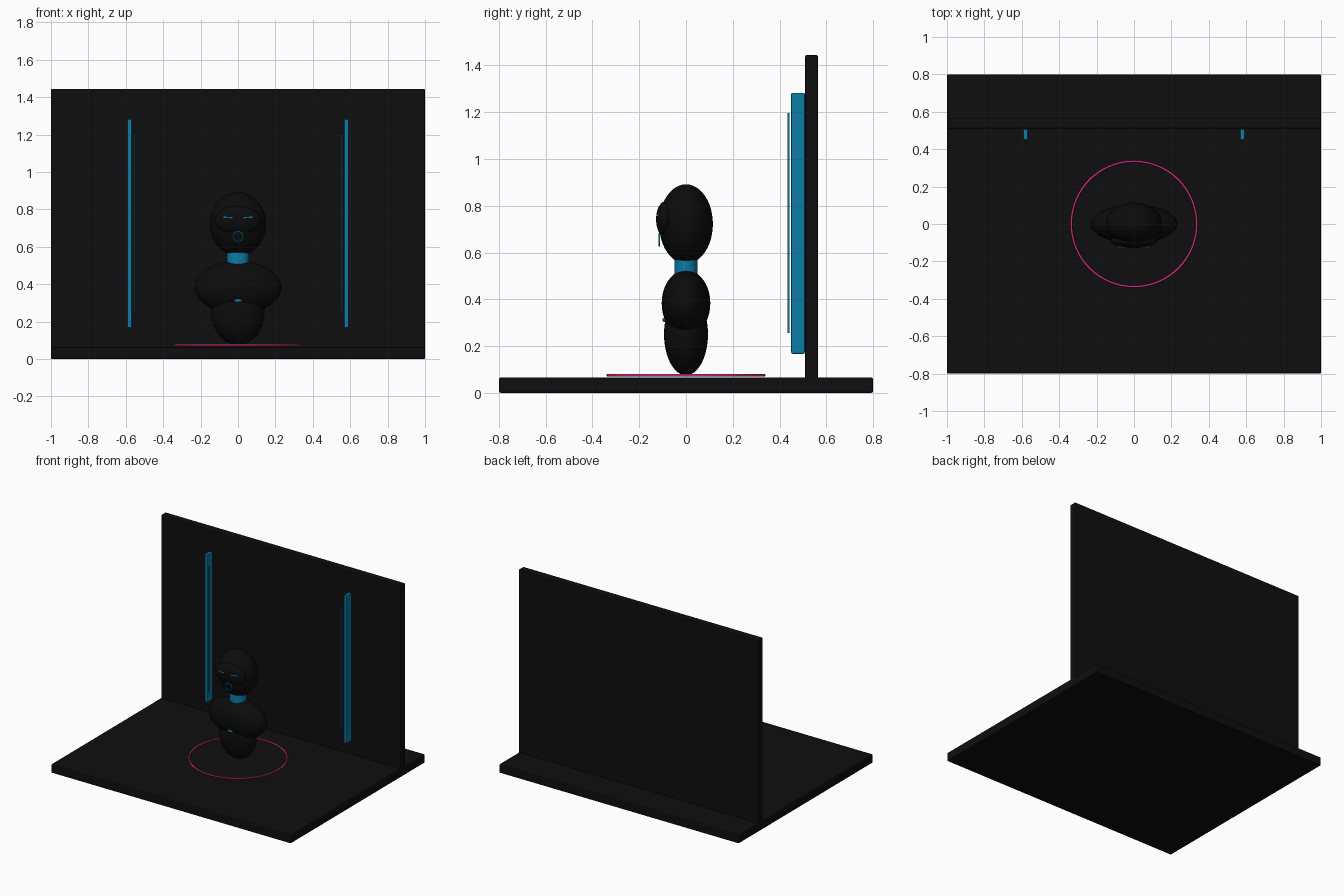
import bpy, math

if "Cube" in bpy.data.objects:
    bpy.data.objects.remove(bpy.data.objects["Cube"])


def material(name, rgb):
    m = bpy.data.materials.new(name)
    m.diffuse_color = (*rgb, 1)
    m.use_nodes = True
    m.node_tree.nodes["Principled BSDF"].inputs["Base Color"].default_value = m.diffuse_color
    return m


BLACK = material("stage black", (0.0045, 0.0045, 0.0045))
BODY = material("figure black", (0.0035, 0.0035, 0.004))
BLUE = material("cyan blue", (0.004, 0.20, 0.38))
PINK = material("hot pink", (0.65, 0.025, 0.22))


def finish(name, mat, smooth=True):
    ob = bpy.context.object
    ob.name = name
    ob.data.materials.append(mat)
    bpy.ops.object.transform_apply(location=False, rotation=True, scale=True)
    if smooth:
        bpy.ops.object.shade_smooth_by_angle(angle=math.radians(40))
    return ob


def box(name, lo, hi, mat, bevel=0.0, tilt=0.0):
    bpy.ops.mesh.primitive_cube_add(
        size=1, location=[(a + b) / 2 for a, b in zip(lo, hi)])
    bpy.context.object.scale = [b - a for a, b in zip(lo, hi)]
    ob = finish(name, mat, False)
    if bevel:
        mod = ob.modifiers.new("soft edges", 'BEVEL')
        mod.width, mod.segments = bevel, 2
    ob.rotation_euler.y = tilt
    return ob


def ellipsoid(name, loc, radii, mat):
    bpy.ops.mesh.primitive_uv_sphere_add(
        segments=48, ring_count=24, radius=1, location=loc)
    bpy.context.object.scale = radii
    return finish(name, mat)


def ring(name, loc, major, minor, mat, rot=(0, 0, 0)):
    bpy.ops.mesh.primitive_torus_add(
        location=loc, rotation=rot, major_radius=major, minor_radius=minor,
        major_segments=96, minor_segments=10)
    return finish(name, mat)


# Stage: floor slab and back wall
box("floor", (-1, -0.8, 0), (1, 0.8, 0.065), BLACK, 0.007)
box("back_wall", (-1, 0.51, 0.05), (1, 0.565, 1.445), BLACK, 0.007)

# Light panels on the wall, each with a thin inner strip
for side, s in (("left", -1), ("right", 1)):
    x = s * 0.58
    box(side + "_light_panel", (x - 0.012, 0.45, 0.167), (x + 0.012, 0.508, 1.283),
        BLUE, 0.005)
    x = s * 0.553
    box(side + "_light_strip", (x - 0.004, 0.434, 0.255), (x + 0.004, 0.443, 1.197),
        BLUE, 0.002)

# Glowing floor ring
ring("floor_ring", (0, 0, 0.075), 0.335, 0.006, PINK)

# Figure: belly, chest, neck, head and face plate
ellipsoid("belly", (0, 0, 0.25), (0.142, 0.094, 0.175), BODY)
ellipsoid("chest", (0, 0, 0.383), (0.232, 0.104, 0.142), BODY)
bpy.ops.mesh.primitive_cylinder_add(vertices=48, radius=1, depth=0.09,
                                    location=(0, 0, 0.535))
bpy.context.object.scale = (0.06, 0.05, 1)
finish("neck", BLUE)
ellipsoid("head", (0, 0, 0.722), (0.15, 0.115, 0.17), BODY)
ellipsoid("face_plate", (0, -0.09, 0.742), (0.125, 0.038, 0.076), BODY)

# Face details and chest button
for side, s in (("left", -1), ("right", 1)):
    box(side + "_eye", (s * 0.055 - 0.026, -0.127, 0.753),
        (s * 0.055 + 0.026, -0.117, 0.761), BLUE, 0.002, tilt=s * -0.06)
ring("mouth_ring", (0, -0.114, 0.655), 0.026, 0.004, BLUE, (math.pi / 2, 0, 0))
ellipsoid("chest_button", (0, -0.092, 0.312), (0.022, 0.009, 0.009), BLUE)
